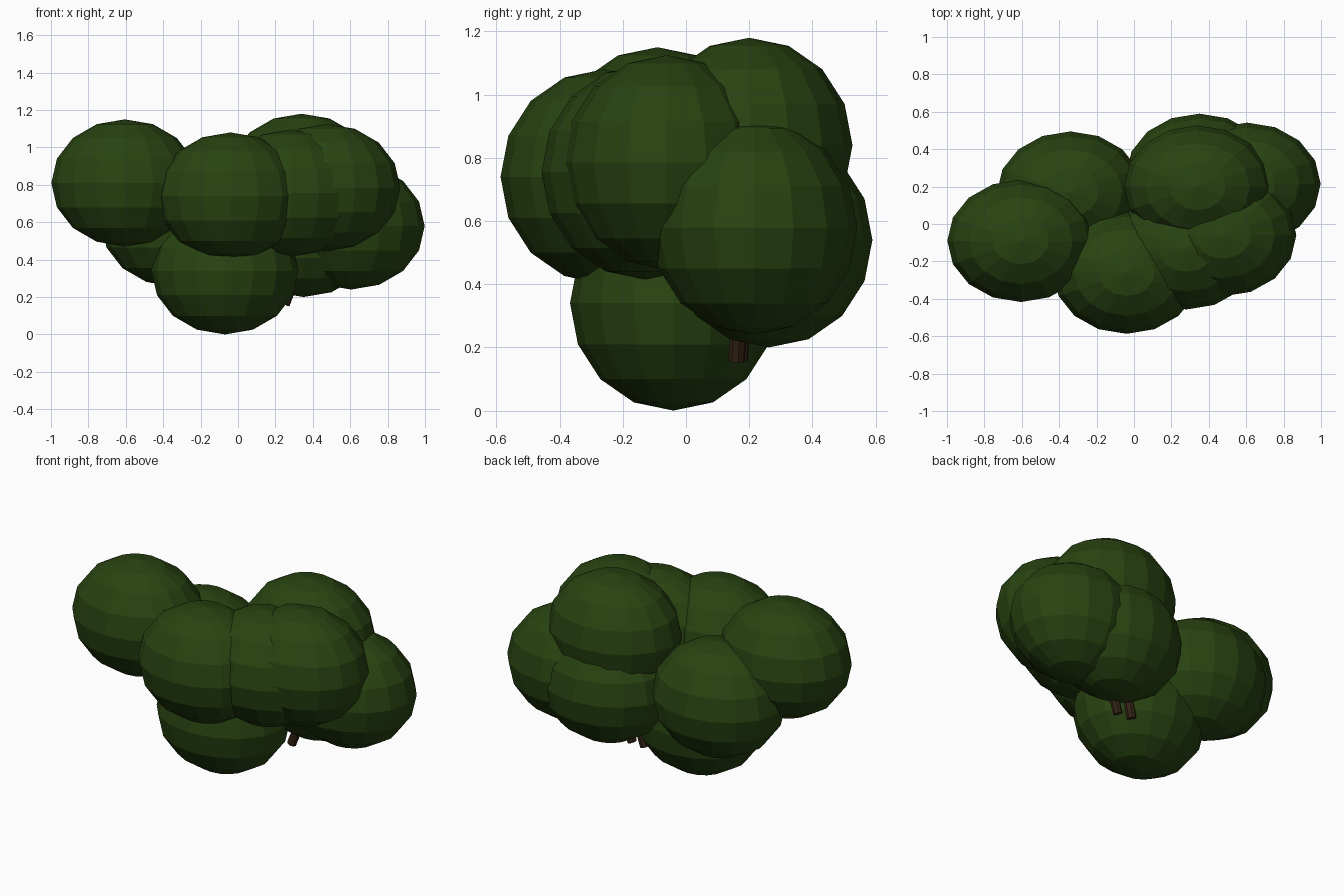
import bpy
from mathutils import Vector

if "Cube" in bpy.data.objects:
    bpy.data.objects.remove(bpy.data.objects["Cube"])


def material(name, colour):
    m = bpy.data.materials.new(name)
    m.diffuse_color = (*colour, 1.0)
    m.use_nodes = True
    m.node_tree.nodes["Principled BSDF"].inputs["Base Color"].default_value = m.diffuse_color
    return m


leaf = material("dark leaf green", (0.0212, 0.0561, 0.0056))
bark = material("dark bark brown", (0.036, 0.018, 0.008))

# Leaf clumps: identical flattened faceted balls at these centres
RADII = (0.393, 0.327, 0.34)
clumps = {
    "clump_left": (-0.605, -0.09, 0.81),
    "clump_front": (-0.04, -0.26, 0.74),
    "clump_bottom": (-0.07, -0.04, 0.34),
    "clump_back_top": (0.34, 0.20, 0.84),
    "clump_back_low": (0.35, 0.263, 0.54),
    "clump_right": (0.605, 0.215, 0.58),
    "clump_front_right": (0.475, -0.06, 0.785),
    "clump_front_middle": (0.28, -0.13, 0.755),
    "clump_back_left": (-0.34, 0.168, 0.595),
}
for name, centre in clumps.items():
    bpy.ops.mesh.primitive_uv_sphere_add(segments=16, ring_count=8, radius=1, location=centre)
    ball = bpy.context.object
    ball.name = name
    ball.scale = RADII
    ball.data.materials.append(leaf)


# Twig stubs poking out below the foliage
def twig(name, tip, root, radius=0.027):
    a, b = Vector(tip), Vector(root)
    bpy.ops.mesh.primitive_cylinder_add(vertices=8, radius=radius, depth=(b - a).length,
                                        location=(a + b) / 2)
    stub = bpy.context.object
    stub.name = name
    stub.rotation_euler = (b - a).to_track_quat('Z', 'Y').to_euler()
    stub.data.materials.append(bark)


twig("twig_outer", (0.25, 0.16, 0.16), (0.36, 0.18, 0.45))
twig("twig_inner", (0.16, 0.17, 0.16), (0.24, 0.19, 0.45))
